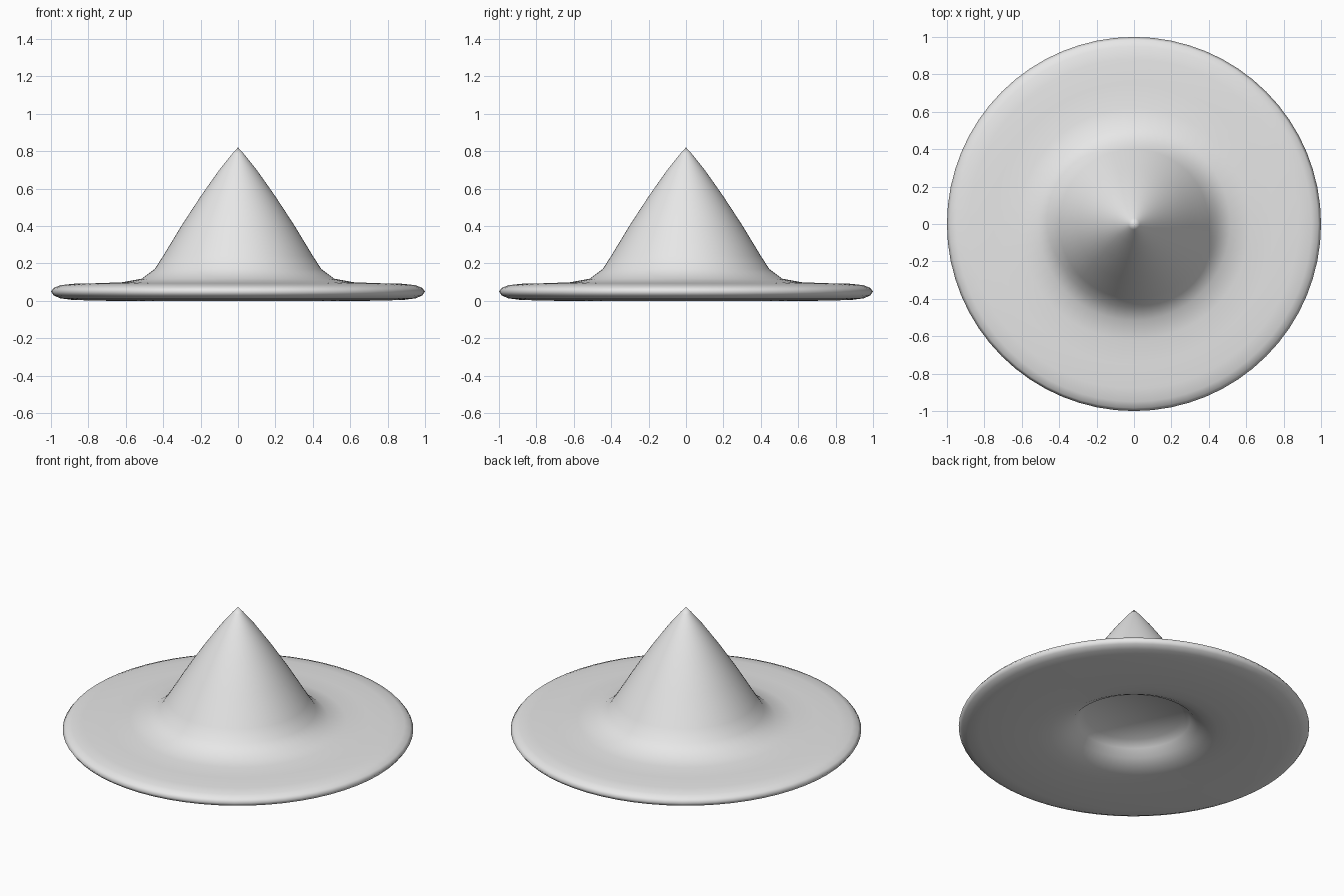
import bpy, bmesh
from math import cos, sin, tau

cube = bpy.data.objects.get("Cube")
if cube:
    bpy.data.objects.remove(cube, do_unlink=True)

SIDES = 64

# Cross-section (radius, height): peak, flared crown, rounded brim, hollow underside
crown = [(0, 0.82), (0.03, 0.787), (0.1, 0.70), (0.2, 0.558), (0.3, 0.405),
         (0.4, 0.24), (0.445, 0.17), (0.515, 0.118), (0.62, 0.099)]
brim = [(0.75, 0.094), (0.88, 0.091), (0.95, 0.083), (0.985, 0.069), (1, 0.05),
        (0.985, 0.028), (0.95, 0.013), (0.88, 0.004), (0.7, 0), (0.56, 0.002)]
hollow = [(0.48, 0.008), (0.42, 0.022), (0.36, 0.052), (0.32, 0.092),
          (0.28, 0.13), (0, 0.137)]


def lathe(name, profile, material):
    """Spin a closed profile that starts and ends on the axis."""
    bm = bmesh.new()
    rings = []
    for r, z in profile:
        count = SIDES if r else 1
        rings.append([bm.verts.new((r * cos(tau * i / SIDES), r * sin(tau * i / SIDES), z))
                      for i in range(count)])
    for a, b in zip(rings, rings[1:]):
        for i in range(SIDES):
            j = (i + 1) % SIDES
            if len(a) == 1:
                bm.faces.new((a[0], b[i], b[j]))
            elif len(b) == 1:
                bm.faces.new((a[i], b[0], a[j]))
            else:
                bm.faces.new((a[i], b[i], b[j], a[j]))
    bmesh.ops.recalc_face_normals(bm, faces=bm.faces)
    for f in bm.faces:
        f.smooth = True
    mesh = bpy.data.meshes.new(name)
    bm.to_mesh(mesh)
    bm.free()
    mesh.materials.append(material)
    obj = bpy.data.objects.new(name, mesh)
    bpy.context.collection.objects.link(obj)
    return obj


# Plain light grey
grey = bpy.data.materials.new("light_grey")
grey.use_nodes = True
colour = (0.8, 0.8, 0.8, 1)
grey.diffuse_color = colour
grey.node_tree.nodes["Principled BSDF"].inputs["Base Color"].default_value = colour

# One-piece conical hat
lathe("conical_hat", crown + brim + hollow, grey)
